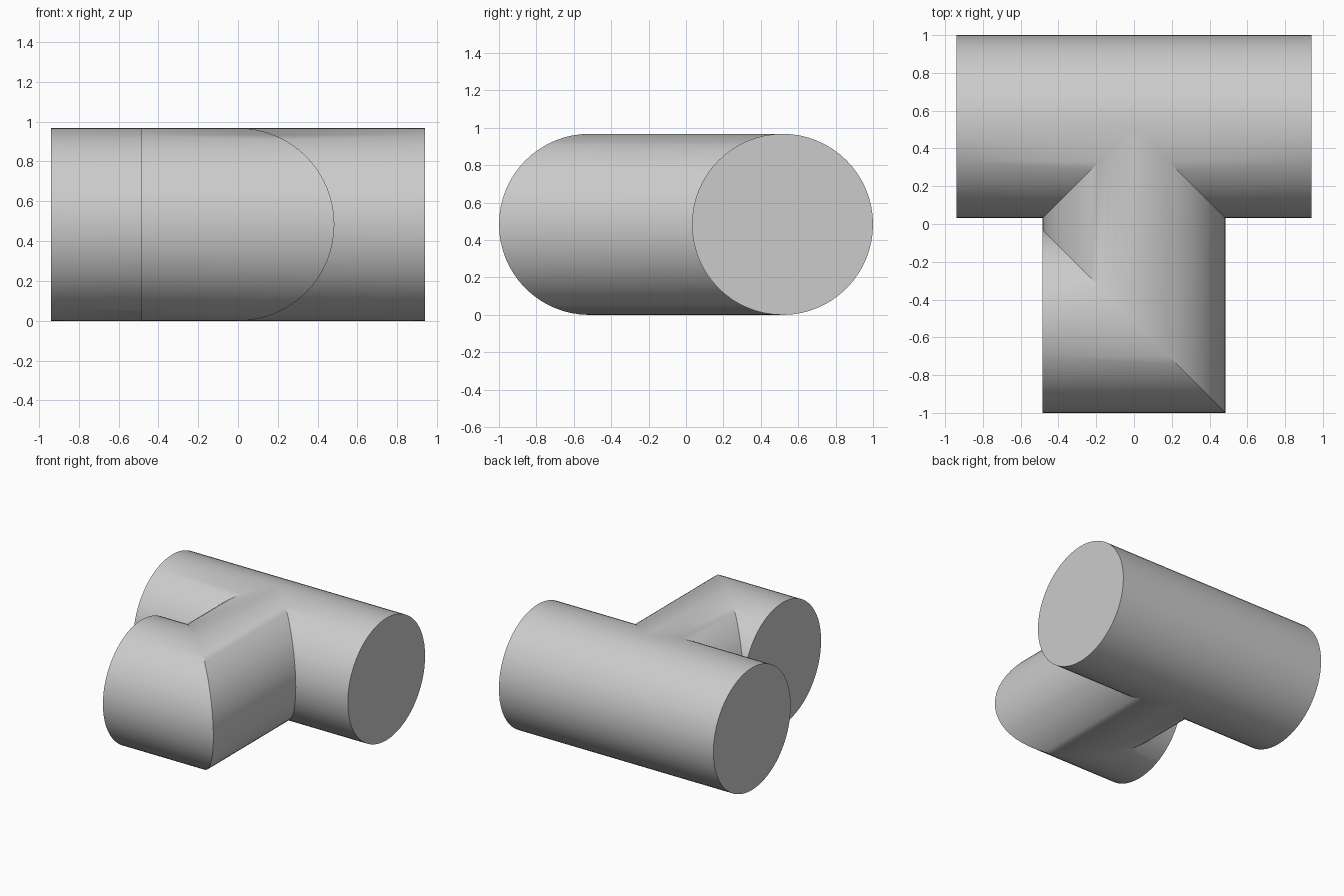
import bpy
import bmesh
from math import cos, sin, pi, radians

cube = bpy.data.objects.get("Cube")
if cube:
    bpy.data.objects.remove(cube, do_unlink=True)

R = 0.484        # pipe radius, also the height of every axis
AXIS = 0.516     # distance of both x-running pipes from the centre
HALF = 0.94      # half length of the main pipe
SEGMENTS = 64

grey = bpy.data.materials.new("plain grey")
grey.use_nodes = True
colour = (0.6, 0.6, 0.6, 1)
grey.diffuse_color = colour
grey.node_tree.nodes["Principled BSDF"].inputs["Base Color"].default_value = colour

bm = bmesh.new()


def ring(place):
    """Ring of vertices; place maps the sideways offset to (x, y)."""
    verts = []
    for i in range(SEGMENTS):
        a = 2 * pi * i / SEGMENTS
        verts.append(bm.verts.new((*place(R * cos(a)), R + R * sin(a))))
    return verts


def tube(a, b):
    for i in range(SEGMENTS):
        j = (i + 1) % SEGMENTS
        bm.faces.new((a[i], a[j], b[j], b[i]))


# Main pipe: two halves, notched at the front where the branch joins
for side in (-1, 1):
    end = ring(lambda c: (side * HALF, AXIS + c))
    notch = ring(lambda c: (side * max(0, -c), AXIS + c))
    tube(end, notch)
    bm.faces.new(end)

# Branch: saddle joint, straight run, mitred elbow, short capped leg
saddle = ring(lambda c: (c, AXIS - abs(c)))
mitre = ring(lambda c: (c, -AXIS - c))
leg_end = ring(lambda c: (-R, -AXIS - c))
tube(saddle, mitre)
tube(mitre, leg_end)
bm.faces.new(leg_end)

# Weld the joints into one closed skin
bmesh.ops.remove_doubles(bm, verts=bm.verts[:], dist=0.0001)
bmesh.ops.recalc_face_normals(bm, faces=bm.faces[:])

mesh = bpy.data.meshes.new("pipe_tee_with_elbow")
bm.to_mesh(mesh)
bm.free()
mesh.materials.append(grey)
pipe = bpy.data.objects.new("pipe_tee_with_elbow", mesh)
bpy.context.collection.objects.link(pipe)

bpy.ops.object.select_all(action='DESELECT')
pipe.select_set(True)
bpy.context.view_layer.objects.active = pipe
bpy.ops.object.shade_smooth_by_angle(angle=radians(30))
